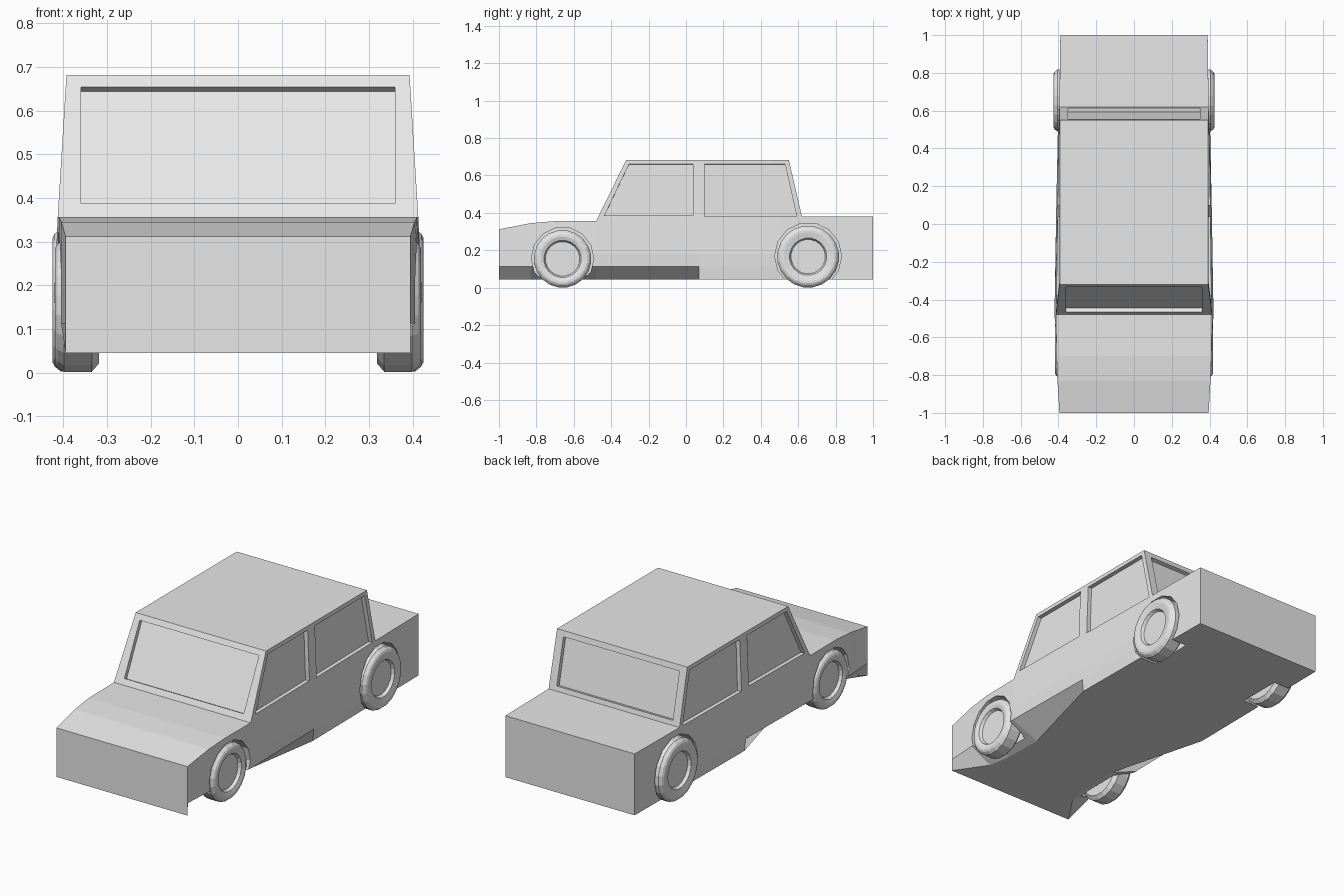
import bpy, bmesh, math
from mathutils import Vector

if "Cube" in bpy.data.objects:
    bpy.data.objects.remove(bpy.data.objects["Cube"])

paint = bpy.data.materials.new("light_grey")
paint.diffuse_color = (0.8, 0.8, 0.8, 1)
paint.use_nodes = True
paint.node_tree.nodes["Principled BSDF"].inputs["Base Color"].default_value = paint.diffuse_color


def finish(bm, name, helper=False):
    bmesh.ops.recalc_face_normals(bm, faces=bm.faces[:])
    me = bpy.data.meshes.new(name)
    bm.to_mesh(me)
    bm.free()
    me.materials.append(paint)
    ob = bpy.data.objects.new(name, me)
    bpy.context.collection.objects.link(ob)
    ob.hide_render = helper
    return ob


# Body: stations (y, top z, top half width, sill half width, floor half width)
stations = [(-1.0, .312, .395, .395, .395), (-.83, .345, .405, .405, .28),
            (-.70, .356, .41, .413, .26), (-.48, .357, .413, .421, .255),
            (.07, .368, .405, .412, .402), (.50, .377, .398, .403, .398),
            (.62, .38, .395, .396, .394), (1.0, .38, .39, .39, .39)]
bm = bmesh.new()
rings = []
for y, zt, wt, ws, wb in stations:
    half = [(wt, zt), (ws, .18), (min(ws, wt + .004), .112), (wb, .045)]
    pts = half + [(-x, z) for x, z in reversed(half)]
    rings.append([bm.verts.new((x, y, z)) for x, z in pts])
CAB0, CAB1 = 3, 6
for i in range(len(rings) - 1):
    a, b = rings[i], rings[i + 1]
    for k in range(8):
        if k == 7 and CAB0 <= i < CAB1:
            continue
        j = (k + 1) % 8
        bm.faces.new((a[k], a[j], b[j], b[k]))
bm.faces.new(rings[0])
bm.faces.new(rings[-1])

# Cabin rising from the open belt line
roof = []
for i in range(CAB0, CAB1 + 1):
    y = -.32 + (stations[i][0] + .48) / 1.10 * .87
    roof.append([bm.verts.new((s * .393, y, .682)) for s in (1, -1)])
for i in range(len(roof) - 1):
    a, b = rings[CAB0 + i], rings[CAB0 + i + 1]
    p, q = roof[i], roof[i + 1]
    bm.faces.new((a[0], b[0], q[0], p[0]))
    bm.faces.new((a[7], b[7], q[1], p[1]))
    bm.faces.new((p[0], p[1], q[1], q[0]))
bm.faces.new((rings[CAB0][0], rings[CAB0][7], roof[0][1], roof[0][0]))
bm.faces.new((rings[CAB1][0], rings[CAB1][7], roof[-1][1], roof[-1][0]))
body = finish(bm, "car_body")


def cut(bm, name):
    cutter = finish(bm, name, True)
    m = body.modifiers.new(name, 'BOOLEAN')
    m.operation = 'DIFFERENCE'
    m.solver = 'EXACT'
    m.object = cutter
    return cutter


def window(name, pts, normal, depth=.022):
    """Recess a window: pts lie on the surface, cut inward by depth."""
    n = Vector(normal).normalized()
    bm = bmesh.new()
    inner = [bm.verts.new(Vector(p) - n * depth) for p in pts]
    outer = [bm.verts.new(Vector(p) + n * .03) for p in pts]
    bm.faces.new(inner)
    bm.faces.new(outer)
    for i in range(4):
        j = (i + 1) % 4
        bm.faces.new((inner[i], inner[j], outer[j], outer[i]))
    return cut(bm, name)


def side_point(s, y, z):
    base = .413 - .018 * (y + .48) / 1.1
    return (s * (base + (.393 - base) * (z - .365) / .317), y, z)


def slope(y0, k, z0, x, z):
    return (x, y0 + k * (z - z0), z)


cutters = []
# Windscreen and rear window
quad = lambda w, lo, hi: ((-w, lo), (w, lo), (w, hi), (-w, hi))
cutters.append(window("windscreen_cutter",
                      [slope(-.48, .492, .357, x, z) for x, z in quad(.36, .387, .654)],
                      (0, -.325, .16)))
cutters.append(window("rear_window_cutter",
                      [slope(.62, -.232, .38, x, z) for x, z in quad(.35, .405, .652)],
                      (0, .302, .07)))
# Door windows
front_win = [(-.435, .387), (.037, .387), (.037, .660), (-.305, .660)]
rear_win = [(.10, .381), (.592, .381), (.53, .660), (.10, .660)]
for s, side in ((1, "right"), (-1, "left")):
    for nm, w in (("front", front_win), ("rear", rear_win)):
        cutters.append(window(f"{nm}_{side}_window_cutter",
                              [side_point(s, y, z) for y, z in w], (s, 0, .05)))


def lathe(profile, s, y, z, n):
    """Revolve (x, radius) points around the axle."""
    bm = bmesh.new()
    loops = [[bm.verts.new((s * x, y + r * math.sin(2 * math.pi * (k + .5) / n),
                            z + r * math.cos(2 * math.pi * (k + .5) / n)))
              for k in range(n)] for x, r in profile]
    for a, b in zip(loops, loops[1:]):
        for k in range(n):
            j = (k + 1) % n
            bm.faces.new((a[k], a[j], b[j], b[k]))
    bm.faces.new(loops[0])
    bm.faces.new(loops[-1])
    return bm


# Wheels and wheel arches
for nm, y, r, xo in (("front", -.66, .154, .419), ("rear", .653, .166, .425)):
    tyre = [(.318, r - .02), (.335, r), (xo - .02, r), (xo - .005, r - .012),
            (xo, r - .022), (xo, r - .035), (xo - .006, .1), (xo - .022, .092)]
    for s, side in ((1, "right"), (-1, "left")):
        finish(lathe(tyre, s, y, r, 20), f"{nm}_{side}_wheel")
        cutters.append(cut(lathe([(.30, r + .013), (.5, r + .013)], s, y, r + .003, 14),
                           f"{nm}_{side}_arch_cutter"))

# Apply the cuts and remove the helpers
bpy.context.view_layer.update()
me = bpy.data.meshes.new_from_object(
    body.evaluated_get(bpy.context.evaluated_depsgraph_get()))
body.modifiers.clear()
body.data = me
me.name = "car_body"
for c in cutters:
    bpy.data.objects.remove(c)
